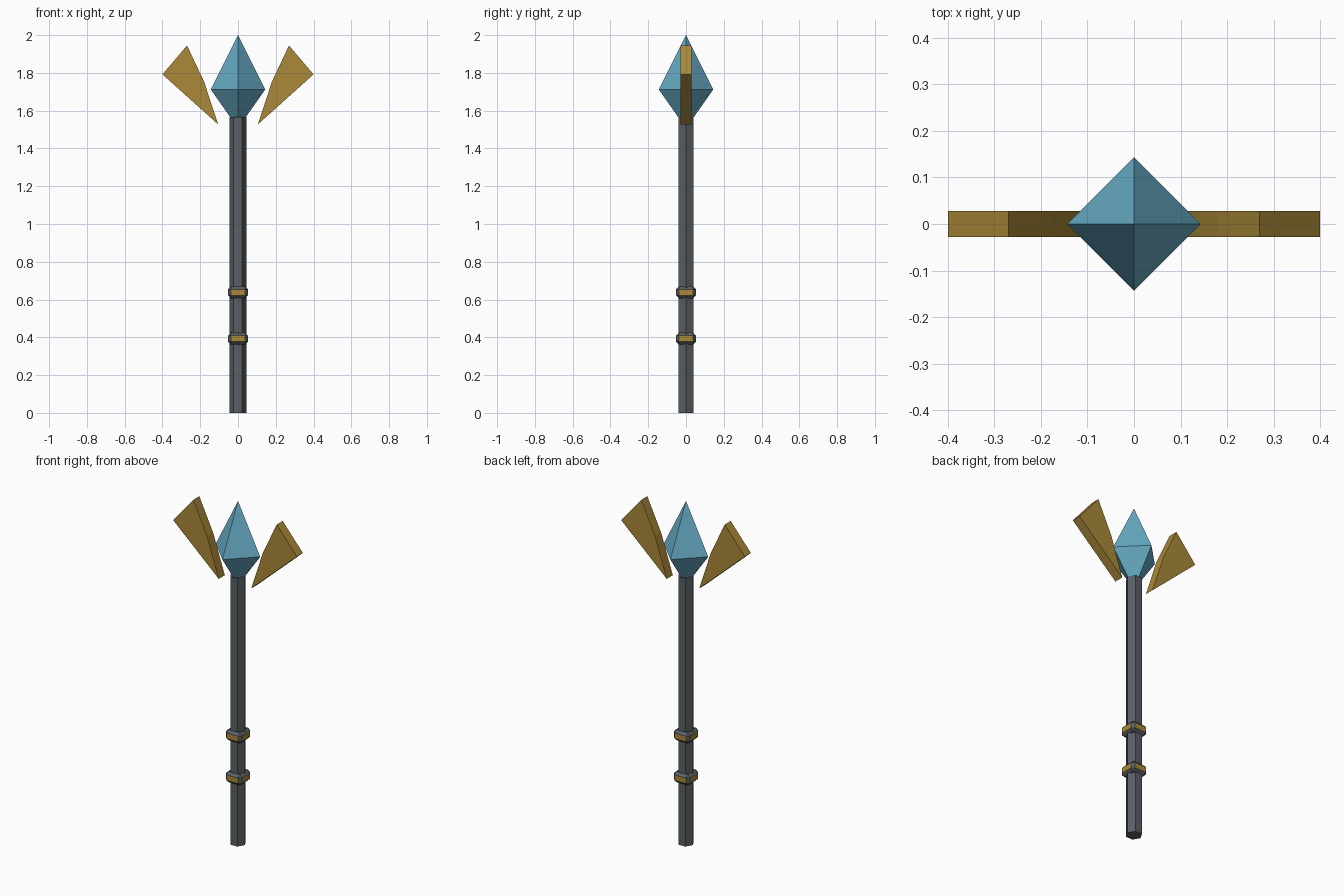
import bpy, bmesh, math
from mathutils import Matrix

if "Cube" in bpy.data.objects:
    bpy.data.objects.remove(bpy.data.objects["Cube"])


def material(name, color):
    m = bpy.data.materials.new(name)
    m.diffuse_color = (*color, 1)
    m.use_nodes = True
    m.node_tree.nodes["Principled BSDF"].inputs["Base Color"].default_value = m.diffuse_color
    return m


IRON = material("dark iron", (0.10, 0.115, 0.13))
GOLD = material("gold", (0.40, 0.25, 0.04))
BLUE = material("blue crystal", (0.13, 0.39, 0.53))


def finish(name, bm, *mats):
    bmesh.ops.recalc_face_normals(bm, faces=bm.faces)
    mesh = bpy.data.meshes.new(name)
    bm.to_mesh(mesh)
    bm.free()
    for m in mats:
        mesh.materials.append(m)
    obj = bpy.data.objects.new(name, mesh)
    bpy.context.collection.objects.link(obj)
    return obj


def cone(bm, sides, r1, r2, z1, z2, caps=True):
    bmesh.ops.create_cone(bm, cap_ends=caps, segments=sides, radius1=r1, radius2=r2,
                          depth=z2 - z1, matrix=Matrix.Translation((0, 0, (z1 + z2) / 2))
                          @ Matrix.Rotation(math.pi / 2, 4, 'Z'))


# Hexagonal shaft, corners on the x axis
bm = bmesh.new()
cone(bm, 6, 0.045, 0.045, 0, 1.567)
finish("shaft", bm, IRON)

# Two bevelled square collars with gold side panels
for name, z in (("lower_collar", 0.393), ("upper_collar", 0.638)):
    bm = bmesh.new()
    bmesh.ops.create_cube(bm, size=1, matrix=Matrix.Translation((0, 0, z))
                          @ Matrix.Diagonal((0.106, 0.106, 0.064, 1)))
    bmesh.ops.bevel(bm, geom=bm.edges[:], offset=0.016, segments=1,
                    affect='EDGES', profile=0.5)
    bm.normal_update()
    for f in bm.faces:
        f.material_index = int(max(abs(f.normal.x), abs(f.normal.y)) > 0.99)
    finish(name, bm, IRON, GOLD)

# Four-sided crystal, lower point sunk into the shaft
bm = bmesh.new()
cone(bm, 4, 0.144, 0, 1.712, 2.0, False)
cone(bm, 4, 0, 0.144, 1.507, 1.712, False)
bmesh.ops.remove_doubles(bm, verts=bm.verts[:], dist=0.0005)
finish("crystal", bm, BLUE)

# Floating gold blades on either side of the crystal
PROFILE = [(0.105, 1.527), (0.40, 1.792), (0.27, 1.945), (0.18, 1.755)]
for name, side in (("right_blade", 1), ("left_blade", -1)):
    bm = bmesh.new()
    face = bm.faces.new([bm.verts.new((side * x, -0.028, z)) for x, z in PROFILE])
    ext = bmesh.ops.extrude_face_region(bm, geom=[face])
    moved = [v for v in ext["geom"] if isinstance(v, bmesh.types.BMVert)]
    bmesh.ops.translate(bm, verts=moved, vec=(0, 0.056, 0))
    # the extrusion keeps the first face as the front cap
    finish(name, bm, GOLD)
